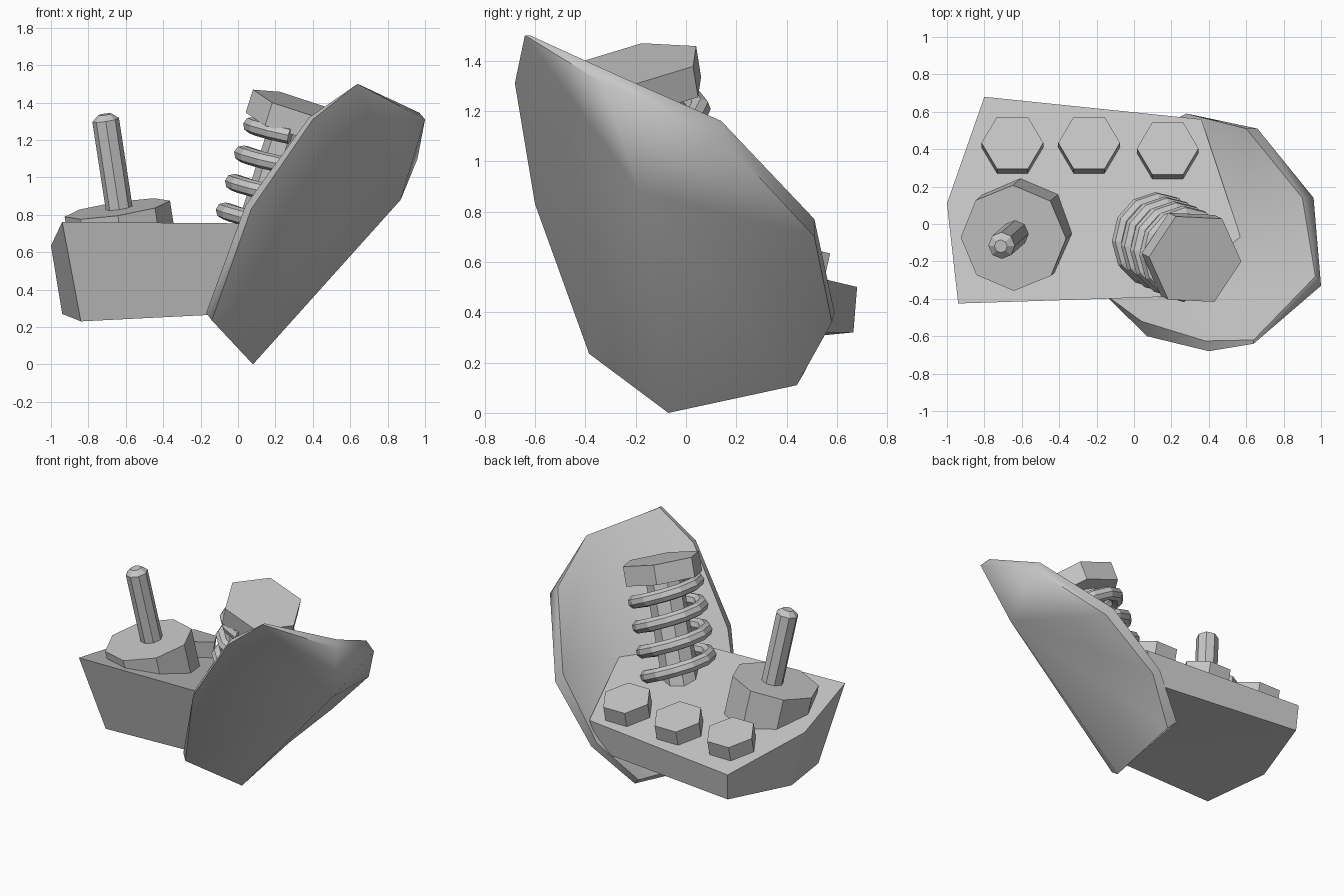
import bpy, bmesh, math
from mathutils import Vector

if "Cube" in bpy.data.objects:
    bpy.data.objects.remove(bpy.data.objects["Cube"], do_unlink=True)

GREY = (0.57, 0.57, 0.57, 1)
steel = bpy.data.materials.new("grey_steel")
steel.use_nodes = True
steel.diffuse_color = GREY
steel.node_tree.nodes["Principled BSDF"].inputs["Base Color"].default_value = GREY


def add(name, bm):
    bmesh.ops.recalc_face_normals(bm, faces=bm.faces)
    mesh = bpy.data.meshes.new(name)
    bm.to_mesh(mesh)
    bm.free()
    mesh.materials.append(steel)
    obj = bpy.data.objects.new(name, mesh)
    bpy.context.collection.objects.link(obj)
    return obj


def bridge(bm, a, b):
    for i in range(len(a)):
        j = (i + 1) % len(a)
        bm.faces.new((a[i], a[j], b[j], b[i]))


def lathe(name, origin, axis, rings, sides, spin=0):
    """Faceted turned part: rings are (height along the axis, radius)."""
    bm = bmesh.new()
    turn = Vector((0, 0, 1)).rotation_difference(axis)
    angles = [math.tau * i / sides + spin for i in range(sides)]
    loops = []
    for h, r in rings:
        loops.append([bm.verts.new(origin + turn @ Vector((r * math.cos(a), r * math.sin(a), h)))
                      for a in angles])
    for a, b in zip(loops, loops[1:]):
        bridge(bm, a, b)
    bm.faces.new(loops[0])
    bm.faces.new(loops[-1])
    return add(name, bm)


# Base block with a sloping top and a tapered underside
def top_z(y):
    return 0.76 - 0.236 * (y + 0.42)


bm = bmesh.new()
outline = [(-.94, -.425), (-1, .11), (-.8, .68), (.36, .56), (.57, -.07), (.15, -.39)]
under = [(-.84, -.27, .23), (-.94, .17, .27), (-.79, .665, .32),
         (.28, .54, .32), (.3, .05, .3), (-.04, -.3, .27)]
top = [bm.verts.new((x, y, top_z(y))) for x, y in outline]
low = [bm.verts.new(p) for p in under]
bridge(bm, top, low)
bm.faces.new(top)
bmesh.ops.triangulate(bm, faces=[bm.faces.new(low)])
add("base_block", bm)

# Curved shield plate: rim ring, bulged outer side, hollowed inner side
rim = [(.64, -.64, 1.5), (.4, -.68, 1.31), (.07, -.6, .83), (-.14, -.385, .235),
       (.08, -.07, 0), (.09, .44, .11), (.33, .58, .36), (.66, .51, .7),
       (.96, .14, 1.1), (1, -.33, 1.31)]
inset = [(0, .02, 0), (-.02, .055, .01), (-.03, .08, .02), (-.03, .02, .04),
         (-.02, .05, .05), (-.05, .03, .05), (-.05, .01, .04), (-.06, 0, .07),
         (-.06, 0, .06), (-.03, .05, .035)]
bm = bmesh.new()
outer = [bm.verts.new(p) for p in rim]
inner = [bm.verts.new(Vector(p) + Vector(d)) for p, d in zip(rim, inset)]
bulge = bm.verts.new((.87, -.185, .88))
hollow = bm.verts.new((.57, -.07, .68))
bridge(bm, outer, inner)
for i in range(10):
    bm.faces.new((outer[i], outer[(i + 1) % 10], bulge))
for i in range(-1, 7):
    bm.faces.new((inner[i], inner[i + 1], hollow))
bm.faces.new((inner[7], inner[9], hollow))
bm.faces.new((inner[7], inner[8], inner[9]))
plate = add("shield_plate", bm)
bpy.ops.object.select_all(action='DESELECT')
plate.select_set(True)
bpy.context.view_layer.objects.active = plate
bpy.ops.object.shade_smooth_by_angle(angle=math.radians(60))

# Three hex bolt heads along the rear of the block
slope = Vector((0, .236, 1)).normalized()
for i, (x, y) in enumerate([(-.65, .41), (-.24, .41), (.18, .38)]):
    lathe(f"hex_bolt_{i + 1}", Vector((x, y, top_z(y))), slope,
          [(-.05, .165), (.105, .165)], 6)

# Octagonal boss and its leaning pin
lean = Vector((-.15, -.13, .98)).normalized()
boss = Vector((-.645, -.075, .832))
lathe("pin_boss", boss, lean, [(-.27, .285), (0, .285)], 8)
lathe("pin", boss + Vector((.01, .023, 0)), lean, [(-.1, .072), (.485, .072), (.515, .035)], 8)

# Tilted spring bolt: head, shaft and coil
tilt = Vector((.30, -.15, .94)).normalized()
head = Vector((.327, -.188, 1.388))
lathe("spring_bolt_head", head, tilt, [(-.13, .26), (0, .26)], 6, -.07)
lathe("spring_bolt_shaft", head, tilt, [(-.85, .12), (-.1, .12)], 8)

turn = Vector((0, 0, 1)).rotation_difference(tilt)
curve = bpy.data.curves.new("spring_coil", 'CURVE')
curve.dimensions = '3D'
curve.bevel_depth = .045
curve.bevel_resolution = 2
curve.use_fill_caps = True
steps, per_turn, pitch = 45, 12, .162
spline = curve.splines.new('POLY')
spline.points.add(steps)
for i, point in enumerate(spline.points):
    a = math.tau * i / per_turn
    p = Vector((.21 * math.cos(a), .21 * math.sin(a), -.75 + pitch * i / per_turn))
    point.co = (*(head + turn @ p), 1)
spline.use_smooth = False
curve.materials.append(steel)
bpy.context.collection.objects.link(bpy.data.objects.new("spring_coil", curve))
